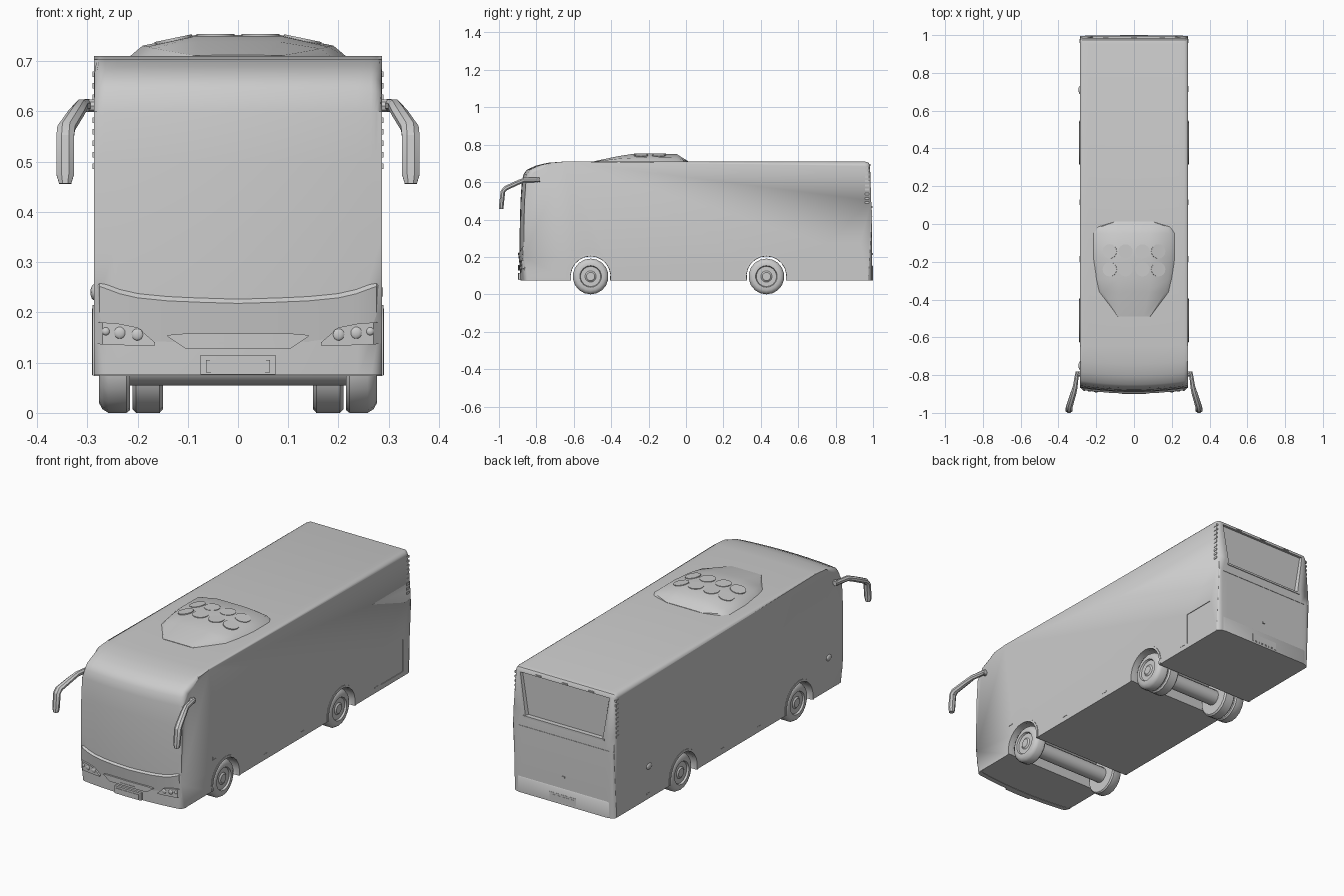
import bpy, bmesh, math
from mathutils import Vector, Matrix

if "Cube" in bpy.data.objects:
    bpy.data.objects.remove(bpy.data.objects["Cube"])

W = 0.287


def finish(name, bm, smooth=True):
    bmesh.ops.recalc_face_normals(bm, faces=bm.faces)
    me = bpy.data.meshes.new(name)
    bm.to_mesh(me)
    bm.free()
    ob = bpy.data.objects.new(name, me)
    bpy.context.collection.objects.link(ob)
    if smooth:
        shade(ob)
    return ob


def shade(ob):
    bpy.ops.object.select_all(action='DESELECT')
    ob.select_set(True)
    bpy.context.view_layer.objects.active = ob
    bpy.ops.object.shade_smooth_by_angle(angle=math.radians(32))


def loft_bm(rings):
    bm = bmesh.new()
    rows = [[bm.verts.new(p) for p in r] for r in rings]
    n = len(rows[0])
    for a, b in zip(rows, rows[1:]):
        for i in range(n):
            j = (i + 1) % n
            bm.faces.new((a[i], a[j], b[j], b[i]))
    bm.faces.new(rows[0])
    bm.faces.new(rows[-1])
    return bm


def loft(name, rings, smooth=True):
    return finish(name, loft_bm(rings), smooth)


def box(name, x0, x1, y0, y1, z0, z1):
    return loft(name, [[(x, y0, z0), (x, y1, z0), (x, y1, z1), (x, y0, z1)] for x in (x0, x1)])


def cyl(name, c, r, depth, rot=None, n=16):
    bm = bmesh.new()
    m = Matrix.Translation(c) @ (rot or Matrix())
    bmesh.ops.create_cone(bm, cap_ends=True, segments=n, radius1=r, radius2=r, depth=depth, matrix=m)
    return finish(name, bm)


def ball(name, c, scale, n=14):
    bm = bmesh.new()
    m = Matrix.Translation(c) @ Matrix.Diagonal((*scale, 1))
    bmesh.ops.create_uvsphere(bm, u_segments=n, v_segments=8, radius=1, matrix=m)
    return finish(name, bm)


def cut(ob, cutter):
    mod = ob.modifiers.new("cut", 'BOOLEAN')
    mod.operation, mod.solver, mod.object = 'DIFFERENCE', 'EXACT', cutter
    bpy.context.view_layer.objects.active = ob
    bpy.ops.object.modifier_apply(modifier=mod.name)
    bpy.data.objects.remove(cutter)


ROTX = Matrix.Rotation(math.pi / 2, 4, 'Y')

# body shell: side profile lofted across the width, nose bowed in plan
front = [(-0.885, 0.075), (-0.889, 0.2), (-0.889, 0.35), (-0.885, 0.5), (-0.878, 0.6),
         (-0.869, 0.642), (-0.85, 0.667), (-0.80, 0.689), (-0.74, 0.703), (-0.65, 0.71)]
rear = [(0.955, 0.71), (0.975, 0.705), (0.984, 0.69), (0.99, 0.5), (0.995, 0.42), (0.995, 0.075)]


def bow(x, y):
    return y + 0.022 * (x / W) ** 2 * min(1, max(0, (-0.6 - y) / 0.25))


xs = [W * (i / 6 - 1) for i in range(13)]
bm = loft_bm([[(x, bow(x, y), z) for y, z in front + rear] for x in xs])
caps = [e for e in bm.edges if all(abs(abs(v.co.x) - W) < 1e-5 for v in e.verts)
        and not all(v.co.z < 0.08 for v in e.verts)]
bmesh.ops.bevel(bm, geom=caps, offset=0.022, offset_type='OFFSET', segments=4, profile=0.5,
                affect='EDGES', clamp_overlap=False)
body = finish("body_shell", bm, False)
AXLES = (-0.51, 0.43)
for y in AXLES:
    cut(body, cyl("arch_cutter", (0, y, 0.097), 0.109, 0.7, ROTX, 16))
# rear window recess and side air panel recess
trap = [(-0.262, 0.685), (0.262, 0.685), (0.225, 0.47), (-0.225, 0.47)]
cut(body, loft("window_cutter", [[(x * s, y, z) for x, z in trap] for y, s in ((0.972, 0.95), (1.01, 1.0))]))
cut(body, loft("panel_cutter", [[(x, 0.75, 0.1), (x, 0.93, 0.1), (x, 0.93, 0.265), (x, 0.75, 0.265)]
                                for x in (W - 0.003, W + 0.02)]))
shade(body)


# front surface height, used to lay panels onto the nose
def nose_y(x, z):
    pts = front[:6]
    y = pts[-1][0]
    for (ya, za), (yb, zb) in zip(pts, pts[1:]):
        if za <= z <= zb:
            y = ya + (yb - ya) * (z - za) / (zb - za)
            break
    e = max(0, abs(x) - (W - 0.022))
    return bow(x, y) + 0.022 - math.sqrt(max(0, 0.022 ** 2 - e * e))


def nose_panel(name, stations, out, slope=0.0):
    rings = []
    for x, lo, hi in stations:
        xi = x * 0.985 if abs(x) > 0.28 else x
        a, b = nose_y(x, lo), nose_y(x, hi)
        rings.append([(xi, a + 0.012, lo), (x, a - out, lo), (x, b - out, hi), (xi, b + 0.012, hi + slope)])
    return loft(name, rings)


# front bumper with swept ledge
half = [(0, 0.218), (0.07, 0.22), (0.14, 0.223), (0.2, 0.229), (0.235, 0.237), (0.262, 0.247), (0.276, 0.252), (0.287, 0.256)]
belt = [(-x, z) for x, z in half[:0:-1]] + half
nose_panel("front_bumper", [(x, 0.073, z) for x, z in belt], 0.009, 0.02)
# lower grille panel, plate frame and grille slot
nose_panel("grille_panel", [(-0.14, 0.152, 0.155), (-0.105, 0.128, 0.158), (0, 0.128, 0.158),
                            (0.105, 0.128, 0.158), (0.14, 0.152, 0.155)], 0.0105)
nose_panel("grille_slot", [(-0.038, 0.137, 0.14), (0.038, 0.137, 0.14)], 0.0125)
nose_panel("front_plate_frame", [(-0.075, 0.076, 0.115), (0, 0.076, 0.115), (0.075, 0.076, 0.115)], 0.0115)
nose_panel("front_plate", [(-0.064, 0.08, 0.105), (0.064, 0.08, 0.105)], 0.0145)

# fan mounts share the pod slope
TILT = math.atan2(0.022, 0.105)
# roof air conditioner pod
pod = [(-0.49, 0.09, 0.085, 0.05, 0.711, 0.712), (-0.36, 0.19, 0.165, 0.08, 0.725, 0.739),
       (-0.29, 0.205, 0.18, 0.085, 0.729, 0.75), (-0.18, 0.222, 0.19, 0.085, 0.731, 0.752),
       (-0.05, 0.222, 0.19, 0.085, 0.73, 0.75), (-0.015, 0.2, 0.175, 0.085, 0.718, 0.728),
       (0.012, 0.11, 0.1, 0.07, 0.711, 0.712)]
loft("roof_pod", [[(-a, y, 0.704), (-b, y, zm), (-c, y, zt), (c, y, zt), (b, y, zm), (a, y, 0.704)]
                  for y, a, b, c, zm, zt in pod])

for s in (-1, 1):
    side = "right" if s > 0 else "left"
    # roof fans
    for y in (-0.145, -0.24):
        cyl("roof_fan_inner_" + side, (s * 0.045, y, 0.749), 0.038, 0.01)
        cyl("roof_fan_outer_" + side, (s * 0.128, y, 0.741), 0.038, 0.01, Matrix.Rotation(s * TILT, 4, 'Y'))

    # headlights
    st = [(0.165, 0.134, 0.14), (0.2, 0.134, 0.17), (0.24, 0.135, 0.178), (0.27, 0.136, 0.18), (0.285, 0.138, 0.181)]
    nose_panel("headlight_housing_" + side, [(s * x, a, b) for x, a, b in st], 0.0105)
    for x, r in ((0.2, 0.012), (0.235, 0.012), (0.263, 0.008)):
        z = 0.156 + (x - 0.2) * 0.1
        ball("headlight_lamp_" + side, (s * x, nose_y(x, z) - 0.0095, z), (r, 0.005, r))

    # mirror arm and head as one tapering swept bar
    path = [(0.3, -0.782, 0.612, 0.010), (0.312, -0.865, 0.611, 0.014), (0.322, -0.9, 0.597, 0.017),
            (0.342, -0.965, 0.567, 0.019), (0.344, -0.979, 0.55, 0.019),
            (0.344, -0.987, 0.475, 0.019), (0.344, -0.988, 0.456, 0.013)]
    rings = []
    for i, (x, y, z, w) in enumerate(path):
        p, q = path[max(0, i - 1)], path[min(len(path) - 1, i + 1)]
        t = Vector((0, q[1] - p[1], q[2] - p[2])).normalized()
        nrm = Vector((0, -t.z, t.y))
        rings.append([Vector((s * (x + w * math.cos(k * math.pi / 4 + math.pi / 8)), y, z))
                      + nrm * 0.0135 * math.sin(k * math.pi / 4 + math.pi / 8) for k in range(8)])
    loft("mirror_" + side, rings)
    cyl("mirror_mount_" + side, (s * 0.292, -0.795, 0.611), 0.013, 0.03, ROTX, 10)

    # wheels (double at the rear) and arch lips
    def wheel(name, y, prof, n=18):
        loft(name, [[(s * x, y + r * math.sin(2 * math.pi * k / n), 0.0955 + r * math.cos(2 * math.pi * k / n))
                     for k in range(n)] for x, r in prof])

    tyre = [(0.215, 0.06), (0.215, 0.09), (0.222, 0.0955), (0.258, 0.0955), (0.27, 0.088), (0.277, 0.075),
            (0.277, 0.058), (0.268, 0.054), (0.268, 0.03), (0.274, 0.022)]
    for y, end in zip(AXLES, ("front", "rear")):
        wheel(f"{end}_wheel_{side}", y, tyre)
        ring = []
        for k in range(13):
            a = math.radians(-11) + math.radians(202) * k / 12
            c, d = math.cos(a), math.sin(a)
            ring.append([(s * x, y + r * c, 0.097 + r * d) for x, r in
                         ((0.27, 0.106), (0.2905, 0.107), (0.2895, 0.118), (0.27, 0.118))])
        loft(f"{end}_arch_lip_{side}", ring)
    wheel("inner_rear_wheel_" + side, AXLES[1],
          [(0.149, 0.06), (0.149, 0.088), (0.156, 0.0955), (0.203, 0.0955), (0.21, 0.088), (0.21, 0.06)])

    # rear corner louvres
    for k in range(9):
        z = 0.485 + k * 0.023
        box("rear_louvre_" + side, s * 0.27, s * 0.2895, 0.957, 0.979, z, z + 0.011)
    # small side marker strips low on the body
    for y in (-0.2, 0.1, 0.7):
        box("side_marker_" + side, s * 0.28, s * 0.2885, y, y + 0.03, 0.1, 0.106)

# axles
for y in AXLES:
    cyl("axle", (0, y, 0.095), 0.04, 0.5, ROTX, 12)

# left side oval caps, right side latch
for y in (-0.75, 0.71):
    ball("side_cap", (-0.286, y, 0.24), (0.008, 0.022, 0.016))
box("side_latch", 0.28, 0.289, -0.615, -0.59, 0.232, 0.236)
box("side_latch_bar", 0.28, 0.289, -0.615, -0.611, 0.232, 0.25)

# rear lid seam, window sill, bumper, plate and handles
box("rear_window_sill", -0.23, 0.23, 0.97, 0.996, 0.462, 0.472)
box("rear_lid_seam", -0.26, 0.26, 0.985, 0.997, 0.415, 0.418)
bump = [(-0.284, 0.97), (-0.272, 0.99), (-0.25, 0.999), (0.25, 0.999), (0.272, 0.99), (0.284, 0.97)]
loft("rear_bumper", [[(x, 0.95, z0), (x, y, z0), (x, y, 0.152), (x, min(y, 0.99), 0.16), (x, 0.95, 0.16)]
                     for x, y in bump for z0 in (0.075,)])
box("rear_plate_frame", -0.075, 0.075, 0.99, 1.0, 0.085, 0.125)
box("rear_plate", -0.064, 0.064, 0.99, 1.001, 0.09, 0.115)
box("rear_lid_handle", -0.008, 0.008, 0.99, 0.999, 0.21, 0.22)
for x in (-0.15, 0, 0.15):
    box("rear_top_lamp", x - 0.015, x + 0.015, 0.975, 0.988, 0.688, 0.694)
